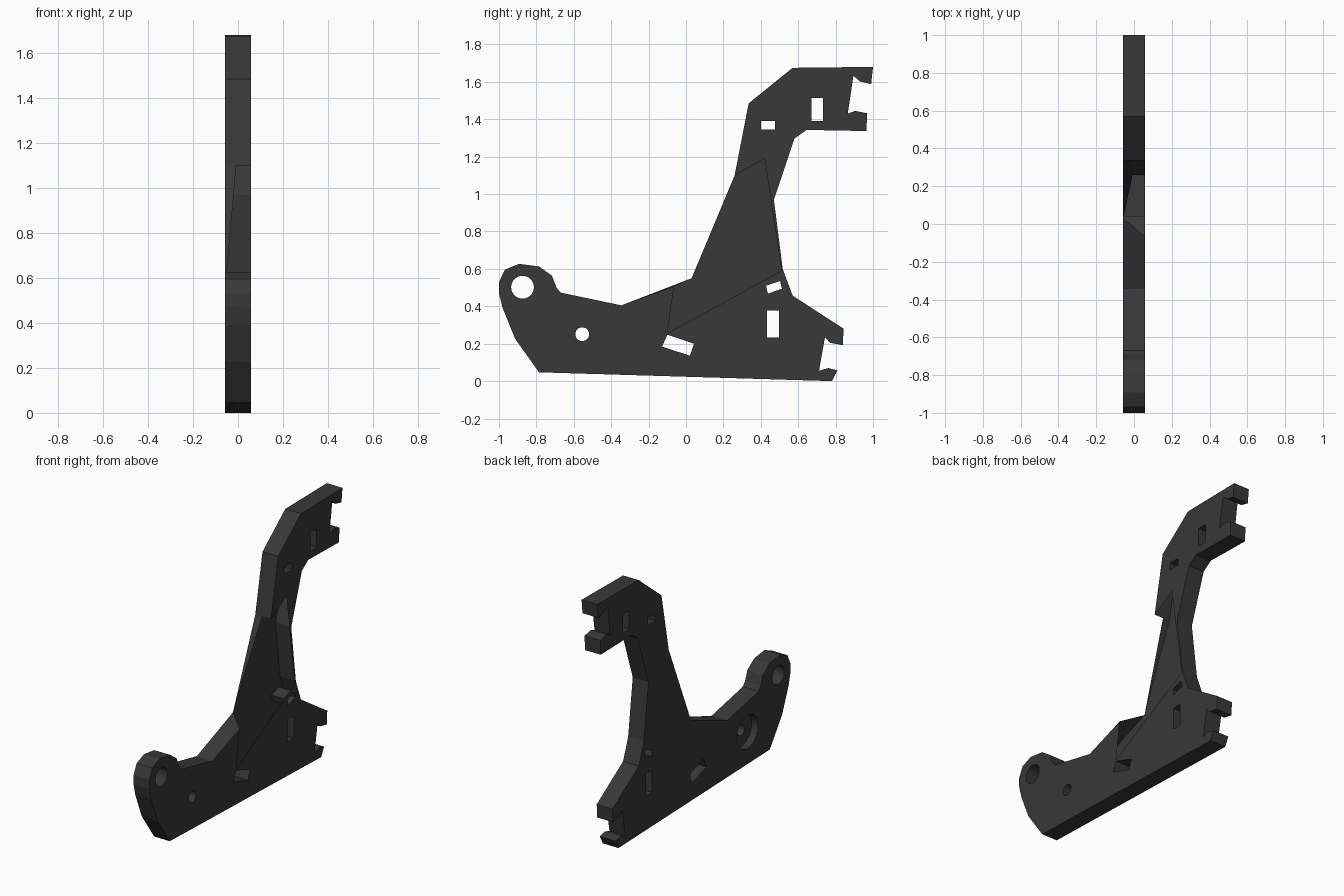
import bpy, bmesh, math

if "Cube" in bpy.data.objects:
    bpy.data.objects.remove(bpy.data.objects["Cube"])

H = 0.057                      # half thickness of the plate
bm = bmesh.new()


def verts(pts, x):
    return [bm.verts.new((x, y, z)) for y, z in pts]


def loop_edges(vs):
    out = []
    for a, b in zip(vs, vs[1:] + vs[:1]):
        out.append(bm.edges.get((a, b)) or bm.edges.new((a, b)))
    return out


def bridge(a, b):
    n = len(a)
    for i in range(n):
        j = (i + 1) % n
        bm.faces.new((a[i], a[j], b[j], b[i]))


def fill(loops, normal):
    edges = [e for vs in loops for e in loop_edges(vs)]
    bmesh.ops.triangle_fill(bm, use_beauty=True, use_dissolve=False,
                            edges=edges, normal=normal)


def circle(y, z, r, n=24):
    return [(y + r * math.cos(2 * math.pi * i / n),
             z + r * math.sin(2 * math.pi * i / n)) for i in range(n)]


def rect(y0, z0, y1, z1):
    return [(y0, z0), (y1, z0), (y1, z1), (y0, z1)]


# Outline from the top of the upright round to the valley before the inner corner
outline = [
    (0.26, 1.10), (0.335, 1.485), (0.57, 1.675), (1.0, 1.68), (0.99, 1.588),
    (0.93, 1.602), (0.895, 1.632), (0.865, 1.43), (0.905, 1.445), (0.968, 1.432),
    (0.965, 1.337), (0.645, 1.343), (0.58, 1.297), (0.47, 0.97), (0.517, 0.60),
    (0.57, 0.457), (0.843, 0.28), (0.838, 0.192), (0.77, 0.205), (0.743, 0.235),
    (0.711, 0.055), (0.76, 0.07), (0.81, 0.057), (0.78, 0.0), (-0.786, 0.047),
    (-0.914, 0.227), (-0.98, 0.39), (-1.0, 0.47), (-1.0, 0.53), (-0.968, 0.596),
    (-0.893, 0.627), (-0.786, 0.613), (-0.717, 0.564), (-0.692, 0.50),
    (-0.67, 0.473), (-0.345, 0.405)]

# Outer walls; the inner corner exists only on the -x side
left = verts(outline, -H)
right = verts(outline, H)
for i in range(len(outline) - 1):
    bm.faces.new((left[i], left[i + 1], right[i + 1], right[i]))
corner = bm.verts.new((-H, 0.03, 0.55))
mid = bm.verts.new((-0.008, 0.26, 1.10))
opening = verts([(-0.064, 0.507), (-0.10, 0.256), (0.511, 0.59), (0.42, 1.19)], H)
bm.faces.new((left[-1], corner, opening[0], right[-1]))
bm.faces.new((corner, left[0], mid))

# Through holes and slots
left_loops, right_loops = [left + [corner]], [right + opening]
holes = [circle(-0.874, 0.502, 0.061),
         rect(0.40, 1.345, 0.476, 1.392),
         rect(0.67, 1.39, 0.733, 1.514),
         rect(0.433, 0.232, 0.497, 0.377),
         [(0.428, 0.51), (0.438, 0.468), (0.513, 0.494), (0.503, 0.535)],
         [(-0.10, 0.248), (-0.128, 0.184), (0.021, 0.136), (0.043, 0.2)]]
for h in holes:
    a, b = verts(h, -H), verts(h, H)
    bridge(a, b)
    left_loops.append(a)
    right_loops.append(b)

# Counterbored pivot hole
bore = [verts(circle(-0.555, 0.251, r), x)
        for r, x in ((0.11, -H), (0.11, -0.01), (0.037, -0.01), (0.037, H))]
for a, b in zip(bore, bore[1:]):
    bridge(a, b)
left_loops.append(bore[0])
right_loops.append(bore[-1])

# Side sheets, the +x one leaving the open panel
fill(left_loops, (-1, 0, 0))
fill(right_loops, (1, 0, 0))
bmesh.ops.recalc_face_normals(bm, faces=bm.faces)
bmesh.ops.dissolve_limit(bm, angle_limit=0.01, verts=bm.verts, edges=bm.edges)

mesh = bpy.data.meshes.new("bracket_plate")
bm.to_mesh(mesh)
bm.free()
plate = bpy.data.objects.new("bracket_plate", mesh)
bpy.context.collection.objects.link(plate)

mat = bpy.data.materials.new("dark_plastic")
mat.diffuse_color = (0.04, 0.04, 0.04, 1)
mat.use_nodes = True
mat.node_tree.nodes["Principled BSDF"].inputs["Base Color"].default_value = mat.diffuse_color
mesh.materials.append(mat)
